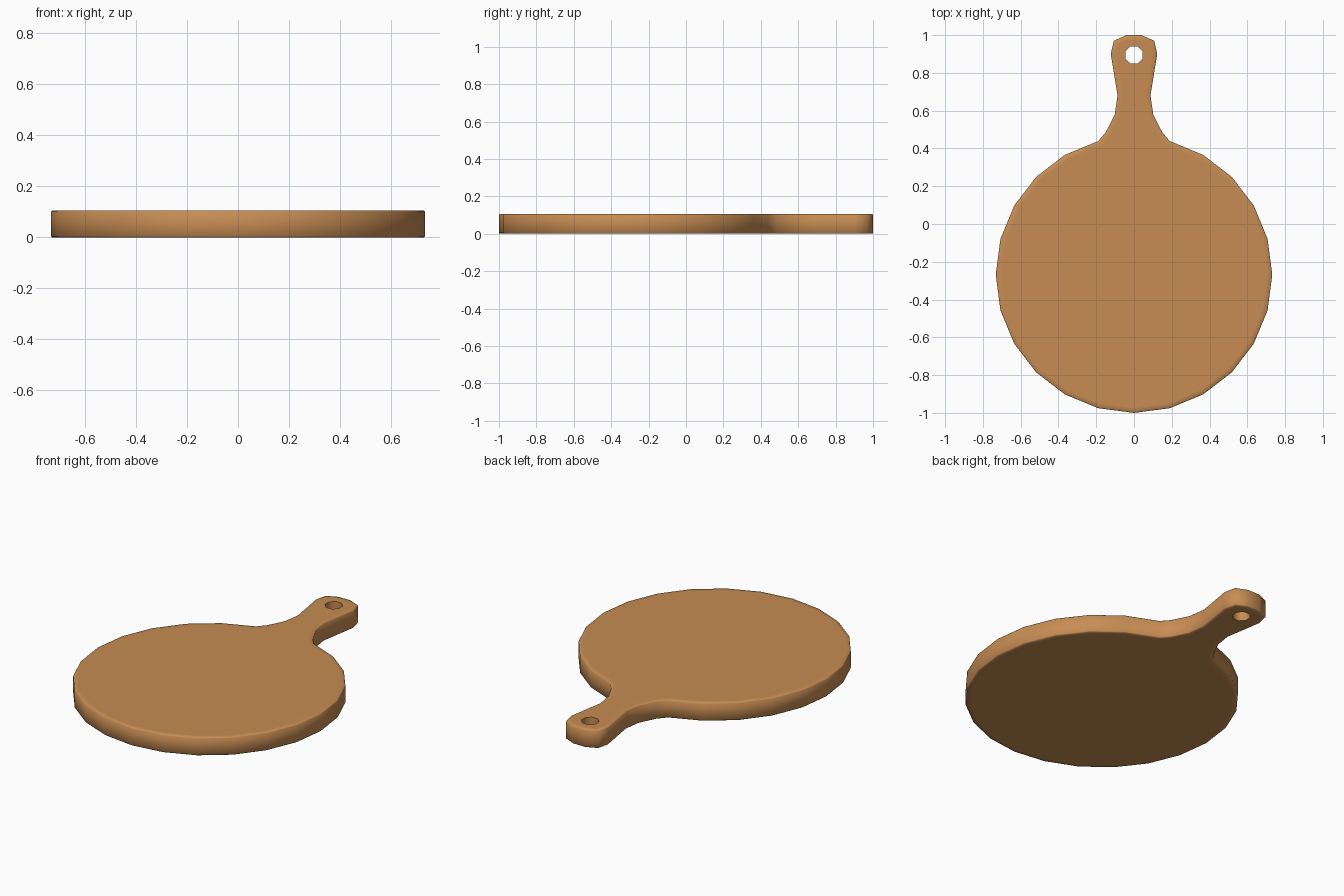
import bpy, bmesh, math

if "Cube" in bpy.data.objects:
    bpy.data.objects.remove(bpy.data.objects["Cube"])

H, R, CY, EDGE = 0.105, 0.732, -0.268, 0.004

# Outline: 24-sided round board, open at the top for the handle
outline = []
for i in range(-11, 12):
    a = math.radians(-90 + 15 * i)
    outline.append((R * math.cos(a), CY + R * math.sin(a)))
# Right side of the handle, mirrored for the left side
handle = [(0.15, 0.485), (0.102, 0.58), (0.087, 0.68),
          (0.123, 0.9), (0.107, 0.97), (0.04, 1.0)]
outline += handle + [(-x, y) for x, y in reversed(handle)]

wood = bpy.data.materials.new("warm_wood")
wood.diffuse_color = (0.57, 0.265, 0.087, 1)
wood.use_nodes = True
wood.node_tree.nodes["Principled BSDF"].inputs["Base Color"].default_value = wood.diffuse_color


def prism(name, points, z0, z1, rounded=False):
    bm = bmesh.new()
    base = bm.faces.new([bm.verts.new((x, y, z0)) for x, y in points])
    ext = bmesh.ops.extrude_face_region(bm, geom=[base], use_keep_orig=True)
    top = [v for v in ext["geom"] if isinstance(v, bmesh.types.BMVert)]
    bmesh.ops.translate(bm, verts=top, vec=(0, 0, z1 - z0))
    bmesh.ops.recalc_face_normals(bm, faces=bm.faces)
    if rounded:
        # Thin softened rim, then a narrow ring that keeps the broad faces flat
        caps = [f for f in bm.faces if abs(f.normal.z) > 0.9]
        bmesh.ops.inset_individual(bm, faces=caps, thickness=EDGE, depth=EDGE)
        bmesh.ops.inset_individual(bm, faces=caps, thickness=0.025, depth=0)
    me = bpy.data.meshes.new(name)
    bm.to_mesh(me)
    bm.free()
    me.materials.append(wood)
    ob = bpy.data.objects.new(name, me)
    bpy.context.collection.objects.link(ob)
    return ob


board = prism("cutting_board", outline, EDGE, H - EDGE, True)

# Octagonal hanging hole
ring = [math.radians(22.5 + 45 * i) for i in range(8)]
cutter = prism("hole_cutter", [(0.049 * math.cos(a), 0.895 + 0.049 * math.sin(a))
                               for a in ring], -0.1, H + 0.1)
bpy.context.view_layer.objects.active = board
board.select_set(True)
cut = board.modifiers.new("hanging_hole", 'BOOLEAN')
cut.operation = 'DIFFERENCE'
cut.solver = 'EXACT'
cut.object = cutter
bpy.ops.object.modifier_apply(modifier=cut.name)
bpy.data.objects.remove(cutter)

bpy.ops.object.shade_smooth_by_angle(angle=math.radians(60))
